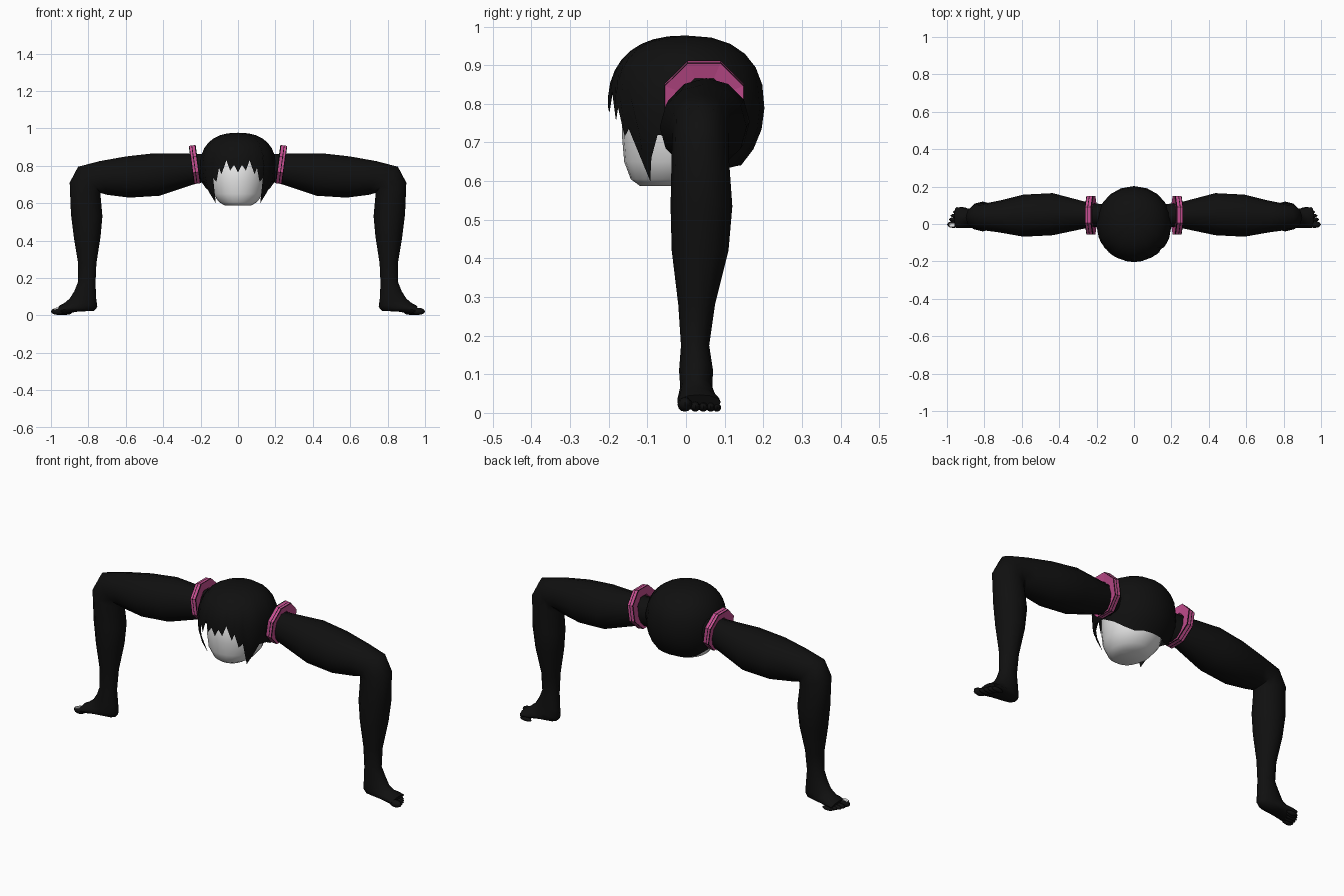
import bpy, bmesh, math
from mathutils import Matrix, Vector

if "Cube" in bpy.data.objects:
    bpy.data.objects.remove(bpy.data.objects["Cube"])


def material(name, rgb):
    m = bpy.data.materials.new(name)
    m.diffuse_color = (*rgb, 1)
    m.use_nodes = True
    m.node_tree.nodes["Principled BSDF"].inputs["Base Color"].default_value = m.diffuse_color
    return m


BLACK = material("black", (0.005, 0.005, 0.005))
PINK = material("pink", (0.56, 0.075, 0.28))
WHITE = material("white", (0.8, 0.8, 0.8))


def finish(name, bm, mats, angle=50, mirror=False, fix=True):
    if fix:
        bmesh.ops.recalc_face_normals(bm, faces=bm.faces)
    me = bpy.data.meshes.new(name)
    bm.to_mesh(me)
    bm.free()
    ob = bpy.data.objects.new(name, me)
    bpy.context.collection.objects.link(ob)
    for m in mats:
        me.materials.append(m)
    if mirror:
        ob.modifiers.new("mirror", 'MIRROR')
    if angle:
        bpy.ops.object.select_all(action='DESELECT')
        ob.select_set(True)
        bpy.context.view_layer.objects.active = ob
        bpy.ops.object.shade_smooth_by_angle(angle=math.radians(angle))
    return ob


def loft(bm, rings, caps=True):
    """Skin a list of closed rings of points."""
    vs = [[bm.verts.new(p) for p in r] for r in rings]
    n = len(vs[0])
    rows = []
    for a, b in zip(vs, vs[1:]):
        rows.append([bm.faces.new((a[i], a[(i + 1) % n], b[(i + 1) % n], b[i])) for i in range(n)])
    if caps:
        bm.faces.new(vs[0])
        bm.faces.new(vs[-1])
    return rows


def circle(n, offset=0.0):
    return [2 * math.pi * (i + offset) / n for i in range(n)]


# Leg: each ring is outer x,z / inner x,z / y range
LEG = [
    (.12, .86, .12, .73, -.01, .10),
    (.25, .865, .24, .70, -.02, .115),
    (.45, .867, .42, .64, -.06, .165),
    (.60, .85, .58, .63, -.068, .157),
    (.74, .825, .70, .645, -.045, .125),
    (.855, .795, .735, .655, -.035, .11),
    (.90, .71, .735, .64, -.037, .11),
    (.893, .54, .725, .53, -.04, .12),
    (.878, .42, .735, .42, -.037, .11),
    (.855, .28, .757, .28, -.02, .075),
    (.855, .18, .762, .17, -.013, .06),
    (.875, .13, .758, .09, -.018, .07),
    (.90, .09, .752, .045, -.015, .068),
    (.93, .065, .77, .025, -.02, .077),
    (.95, .055, .86, .02, -.022, .086),
    (.96, .047, .94, .007, -.022, .09),
]
bm = bmesh.new()
rings = []
for xo, zo, xi, zi, y0, y1 in LEG:
    rings.append([((xo + xi) / 2 + (xo - xi) / 2 * math.cos(t),
                   (y0 + y1) / 2 + (y1 - y0) / 2 * math.sin(t),
                   (zo + zi) / 2 + (zo - zi) / 2 * math.cos(t)) for t in circle(12)])
loft(bm, rings)
finish("legs", bm, [BLACK], 60, mirror=True)

# Toes, big toe at the front side
bm = bmesh.new()
for y, tip, r in ((-.003, 1.0, .019), (.024, .99, .013), (.045, .982, .012),
                  (.064, .97, .012), (.08, .958, .011)):
    m = Matrix.Translation((tip - .035, y, .003 + r)) @ Matrix.Diagonal((.035, r, r, 1))
    bmesh.ops.create_uvsphere(bm, u_segments=8, v_segments=6, radius=1, matrix=m)
finish("toes", bm, [BLACK], 60, mirror=True)

# Small pale toenail on the left foot
bm = bmesh.new()
m = Matrix.Translation((-.972, -.006, .037)) @ Matrix.Rotation(-.3, 4, 'Y') @ Matrix.Diagonal((.026, .02, .008, 1))
bmesh.ops.create_cube(bm, size=1, matrix=m)
finish("toenail", bm, [WHITE], 0)

# Leg bands: octagonal cuffs with black stripes (offset, radius, colour of next strip)
BAND = [(-.014, .065, 1), (-.019, .1115, 0), (-.013, .1115, 1), (0, .1115, 0),
        (.004, .1115, 1), (.014, .1115, 0), (.018, .110, 1), (.010, .065, 1)]
bm = bmesh.new()
place = Matrix.Translation((.231, .047, .807)) @ Matrix.Rotation(math.radians(8), 4, 'Y')
rings = [[place @ Vector((s, r * math.cos(t), r * math.sin(t))) for t in circle(8, .5)]
         for s, r, c in BAND + BAND[:1]]
for row, (s, r, c) in zip(loft(bm, rings, caps=False), BAND):
    for f in row:
        f.material_index = c
bmesh.ops.remove_doubles(bm, verts=bm.verts, dist=1e-5)
finish("leg_bands", bm, [BLACK, PINK], 0, mirror=True)

# Head: z, half width, y range
HEAD = [(.588, .07, -.12, .03), (.605, .10, -.143, .075), (.65, .135, -.16, .12),
        (.72, .148, -.166, .145), (.80, .15, -.166, .15), (.88, .12, -.12, .12), (.93, .05, -.05, .05)]
bm = bmesh.new()
loft(bm, [[(w * math.cos(t), (a + b) / 2 + (b - a) / 2 * math.sin(t), z) for t in circle(24)]
          for z, w, a, b in HEAD])
finish("head", bm, [WHITE], 60)

# Hair: rounded cap whose lower edge follows jagged locks (degrees from front, z)
EDGE = [(0, .765), (6, .805), (12, .775), (18, .83), (26, .755), (30, .79), (36, .715),
        (42, .735), (52, .60), (60, .66), (68, .72), (90, .71), (108, .68), (125, .65), (142, .635), (160, .64)]
EDGE = EDGE + [(180, .64)] + [(360 - a, z) for a, z in reversed(EDGE[1:])]
ZC, ROWS, P = .79, 9, 2 / 2.4


def hair_point(a, edge, k):
    lower = .255 + .045 * math.cos(a)
    if math.cos(a) < 0:
        lower = .255 + .045 * math.cos(a)
    # angle above or below the widest level at the lock's end
    if edge >= ZC:
        end = math.asin(((edge - ZC) / .187) ** (1 / P))
    else:
        end = -math.asin((ZC - edge) / lower)
    phi = math.pi / 2 + (end - math.pi / 2) * k / ROWS
    if phi >= 0:
        r, z = max(math.cos(phi), 0) ** P, .187 * math.sin(phi) ** P
    else:
        r, z = math.cos(phi), lower * math.sin(phi)
    r *= .203
    return (r * math.sin(a), -r * math.cos(a), ZC + z)


bm = bmesh.new()
loft(bm, [[hair_point(math.radians(a), e, k) for a, e in EDGE] for k in range(1, ROWS + 1)], caps=False)
top = bm.verts.new((0, 0, .977))
bm.verts.ensure_lookup_table()
n = len(EDGE)
for i in range(n):
    bm.faces.new((bm.verts[i], bm.verts[(i + 1) % n], top))
finish("hair", bm, [BLACK], 50)
